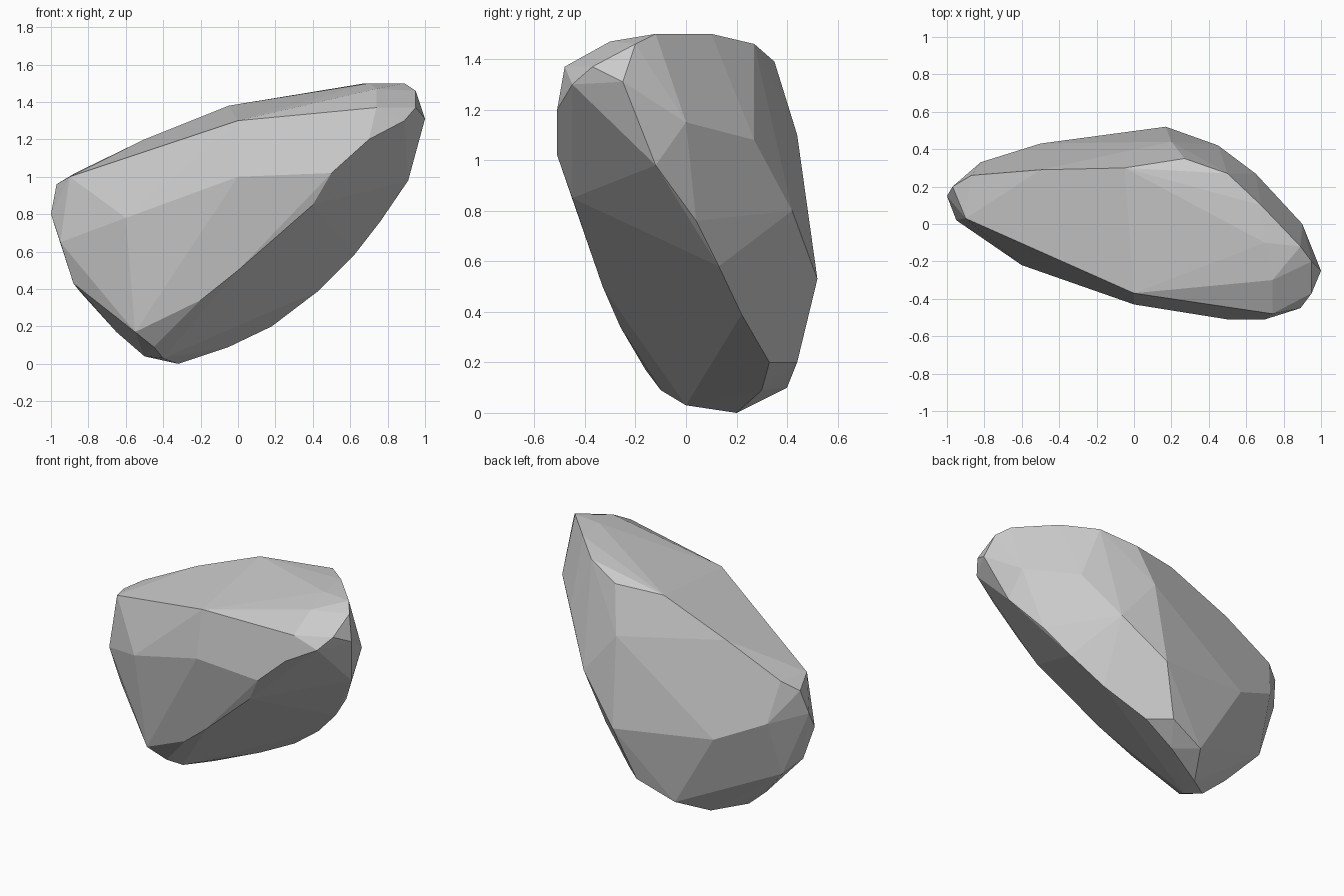
import bpy, bmesh, math

# Corner points of the boulder, grouped by the ridge they lie on
top_ridges = [(-.9, .03, 1.0), (0, -.37, 1.3), (-.97, .2, .96), (-.87, .26, 1.02),
              (-.5, .29, 1.2), (-.05, .3, 1.38), (.27, .35, 1.39), (.5, .27, 1.46)]
crown = [(.68, .1, 1.5), (.7, -.1, 1.5), (.89, -.12, 1.5), (.95, -.2, 1.46),
         (.74, -.3, 1.47), (.74, -.48, 1.37), (.95, -.37, 1.37)]
front_ridge = [(-.55, -.16, .17), (-.2, -.26, .34), (0, -.33, .5), (.4, -.45, .85),
               (.7, -.51, 1.2), (.89, -.45, 1.3), (.5, -.51, 1.02), (0, -.43, 1.0), (-.6, -.22, .78)]
right_ridge = [(.18, .33, .2), (.43, .22, .39), (.62, .13, .58), (.76, .04, .76),
               (.91, -.12, .98), (1, -.25, 1.31), (.9, 0, 1.15)]
foot = [(-.32, .2, 0), (-.05, .3, .09), (-.5, .06, .04), (-.65, .1, .17), (-.88, .04, .43),
        (-.84, .2, .38), (-1, .15, .8), (-.95, .02, .65), (-.2, .4, .1), (-.4, 0, .03), (-.45, -.1, .09)]
back = [(.05, .44, .2), (.17, .52, .53), (-.5, .43, .6), (-.82, .33, .75),
        (.45, .42, .8), (.65, .27, 1.08), (.2, .44, 1.1)]

# Wrap the points in a convex skin and merge nearly flat facets
bm = bmesh.new()
for p in top_ridges + crown + front_ridge + right_ridge + foot + back:
    bm.verts.new(p)
bmesh.ops.convex_hull(bm, input=bm.verts[:])
loose = [v for v in bm.verts if not v.link_faces]
bmesh.ops.delete(bm, geom=loose, context='VERTS')
bmesh.ops.dissolve_limit(bm, angle_limit=math.radians(3), verts=bm.verts[:], edges=bm.edges[:])
bmesh.ops.recalc_face_normals(bm, faces=bm.faces[:])
mesh = bpy.data.meshes.new("boulder")
bm.to_mesh(mesh)
bm.free()
boulder = bpy.data.objects.new("boulder", mesh)
bpy.context.collection.objects.link(boulder)
